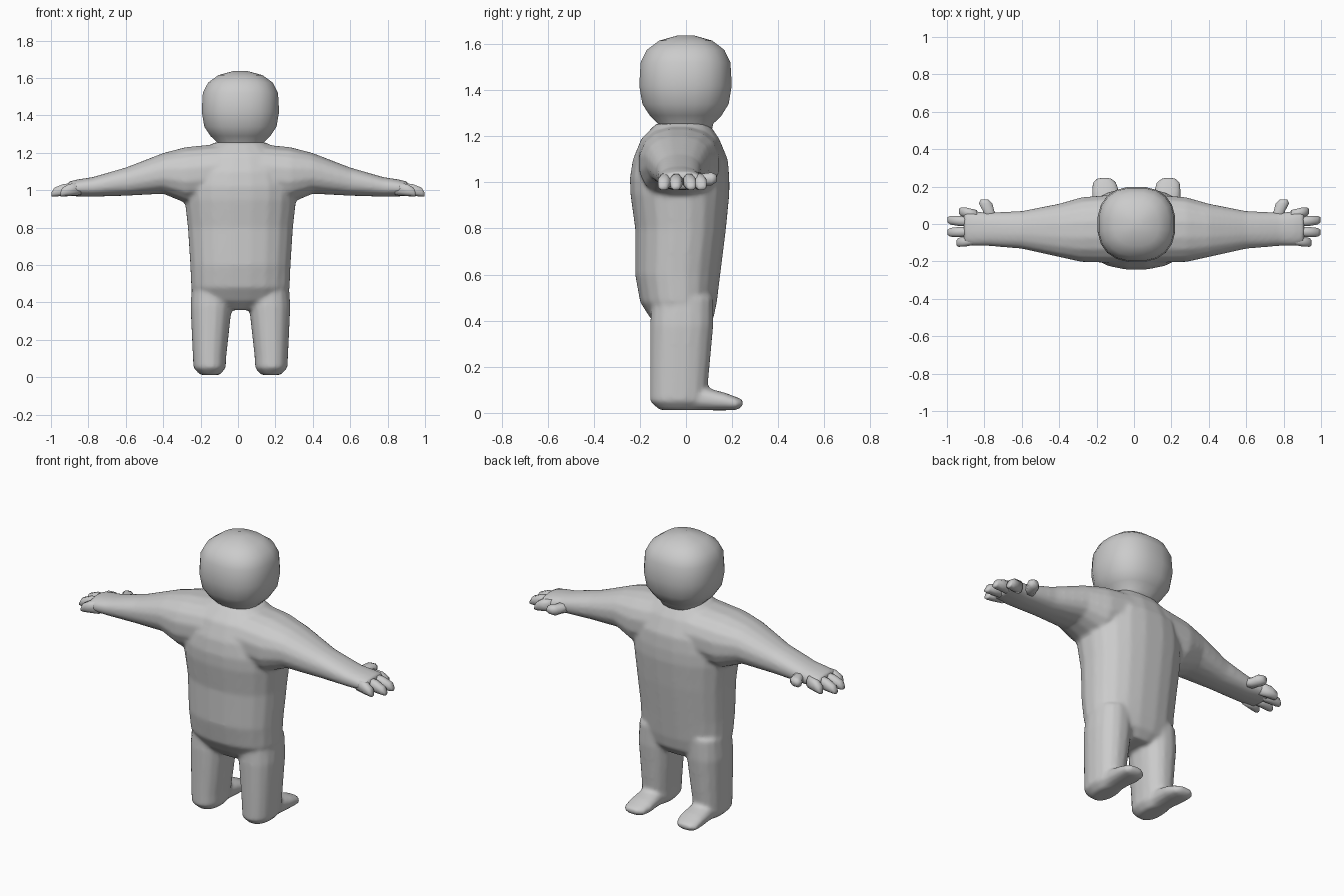
import bpy
import bmesh
from math import cos, sin, pi, copysign
from mathutils import Vector

if "Cube" in bpy.data.objects:
    bpy.data.objects.remove(bpy.data.objects["Cube"])

CENTRE = 0.013

clay = bpy.data.materials.new("Plain grey")
clay.diffuse_color = (0.6, 0.6, 0.6, 1)
clay.use_nodes = True
bsdf = clay.node_tree.nodes["Principled BSDF"]
bsdf.inputs["Base Color"].default_value = (0.6, 0.6, 0.6, 1)
bsdf.inputs["Roughness"].default_value = 0.7


def loft(bm, rings, count=16, power=2.3):
    """Skin rings given as (centre, half-width vector, half-depth vector)."""
    loops = []
    for centre, u, v in rings:
        loop = []
        for i in range(count):
            a = 2 * pi * (i + 0.5) / count
            c, s = (copysign(abs(f(a)) ** (2 / power), f(a)) for f in (cos, sin))
            loop.append(bm.verts.new(Vector(centre) + Vector(u) * c + Vector(v) * s))
        loops.append(loop)
    for lower, upper in zip(loops, loops[1:]):
        for i in range(count):
            j = (i + 1) % count
            bm.faces.new((lower[i], lower[j], upper[j], upper[i]))
    bm.faces.new(loops[0][::-1])
    bm.faces.new(loops[-1])


def upright(z, x0, x1, y0, y1):
    """Horizontal ring spanning x0..x1 and y0..y1."""
    return (((x0 + x1) / 2, (y0 + y1) / 2, z), ((x1 - x0) / 2, 0, 0), (0, (y1 - y0) / 2, 0))


def sideways(x, y0, y1, z0, z1):
    """Ring facing along x."""
    return ((x, (y0 + y1) / 2, (z0 + z1) / 2), (0, (y1 - y0) / 2, 0), (0, 0, (z1 - z0) / 2))


def forward(y, x0, x1, z0, z1):
    """Ring facing along y."""
    return (((x0 + x1) / 2, y, (z0 + z1) / 2), ((x1 - x0) / 2, 0, 0), (0, 0, (z1 - z0) / 2))


def mirrored(rings, side, shift=CENTRE):
    return [tuple(Vector((p[0] * side + (shift if k == 0 else 0), p[1], p[2]))
                  for k, p in enumerate(ring)) for ring in rings]


def finish(bm, name):
    bmesh.ops.recalc_face_normals(bm, faces=bm.faces)
    mesh = bpy.data.meshes.new(name)
    bm.to_mesh(mesh)
    bm.free()
    mesh.materials.append(clay)
    mesh.shade_smooth()
    obj = bpy.data.objects.new(name, mesh)
    bpy.context.collection.objects.link(obj)
    return obj


# Torso, arms, legs and feet, fused into one skin
body = bmesh.new()
torso = [(0.36, 0.12, -0.1, 0.08), (0.41, 0.24, -0.155, 0.12), (0.48, 0.265, -0.2, 0.135),
         (0.6, 0.27, -0.222, 0.15), (0.8, 0.283, -0.222, 0.175), (0.95, 0.3, -0.243, 0.19),
         (1.02, 0.3, -0.245, 0.19), (1.1, 0.28, -0.232, 0.183), (1.19, 0.24, -0.195, 0.145),
         (1.255, 0.14, -0.13, 0.1)]
loft(body, mirrored([upright(z, -w, w, f, b) for z, w, f, b in torso], 1), 20)

arm = [sideways(0.1, -0.21, 0.16, 0.95, 1.25), sideways(0.28, -0.205, 0.145, 0.93, 1.232),
       sideways(0.4, -0.178, 0.11, 0.98, 1.2), sideways(0.6, -0.133, 0.07, 0.97, 1.122),
       sideways(0.78, -0.118, 0.062, 0.965, 1.07), sideways(0.86, -0.118, 0.07, 0.967, 1.058),
       sideways(0.91, -0.11, 0.07, 0.968, 1.045)]
leg = [upright(0.012, 0.11, 0.215, -0.115, 0.06), upright(0.05, 0.078, 0.252, -0.157, 0.09),
       upright(0.11, 0.075, 0.255, -0.157, 0.095), upright(0.38, 0.045, 0.268, -0.157, 0.12),
       upright(0.5, 0.04, 0.26, -0.15, 0.12)]
foot = [forward(-0.08, 0.095, 0.235, 0.01, 0.11), forward(0.08, 0.095, 0.235, 0.01, 0.112),
        forward(0.17, 0.09, 0.24, 0.01, 0.088), forward(0.222, 0.105, 0.235, 0.012, 0.068),
        forward(0.247, 0.135, 0.21, 0.03, 0.056)]
for side in (1, -1):
    loft(body, mirrored(arm, side, 0))
    loft(body, mirrored(leg, side))
    loft(body, mirrored(foot, side), 12)
skin = finish(body, "body")
fuse = skin.modifiers.new("Fuse", "REMESH")
fuse.mode = "VOXEL"
fuse.voxel_size = 0.011
fuse.use_smooth_shade = True
soften = skin.modifiers.new("Soften", "SMOOTH")
soften.factor = 0.5
soften.iterations = 6

# Fingers and thumb: y at root, tip x, tip y
fingers = [(0.05, 0.935, 0.068), (0.008, 0.998, 0.022), (-0.04, 0.998, -0.045), (-0.085, 0.95, -0.1)]
for side, label in ((1, "left"), (-1, "right")):
    hand = bmesh.new()
    for root, tip_x, tip_y in fingers:
        rings = []
        for t, half, z0, z1 in ((0, 0.026, 0.972, 1.045), (0.6, 0.029, 0.967, 1.035),
                                (0.9, 0.025, 0.965, 1.015), (1, 0.014, 0.966, 0.988)):
            y = root + (tip_y - root) * t
            rings.append(sideways(0.84 + (tip_x - 0.84) * t, y - half, y + half, z0, z1))
        loft(hand, mirrored(rings, side, 0), 8)
    thumb = [forward(0.02, 0.71, 0.81, 0.985, 1.045), forward(0.07, 0.745, 0.81, 0.985, 1.04),
             forward(0.11, 0.755, 0.832, 0.985, 1.045), forward(0.132, 0.778, 0.82, 1.0, 1.035)]
    loft(hand, mirrored(thumb, side, 0), 8)
    finish(hand, label + "_fingers")

# Head and short neck
head = bmesh.new()
profile = [(1.22, 0.115), (1.255, 0.125), (1.29, 0.162), (1.34, 0.195), (1.42, 0.209),
           (1.52, 0.203), (1.575, 0.175), (1.615, 0.12), (1.638, 0.035)]
loft(head, mirrored([upright(z, -r, r, -r * 0.98, r * 0.96) for z, r in profile], 1), 20, 2.4)
finish(head, "head")
